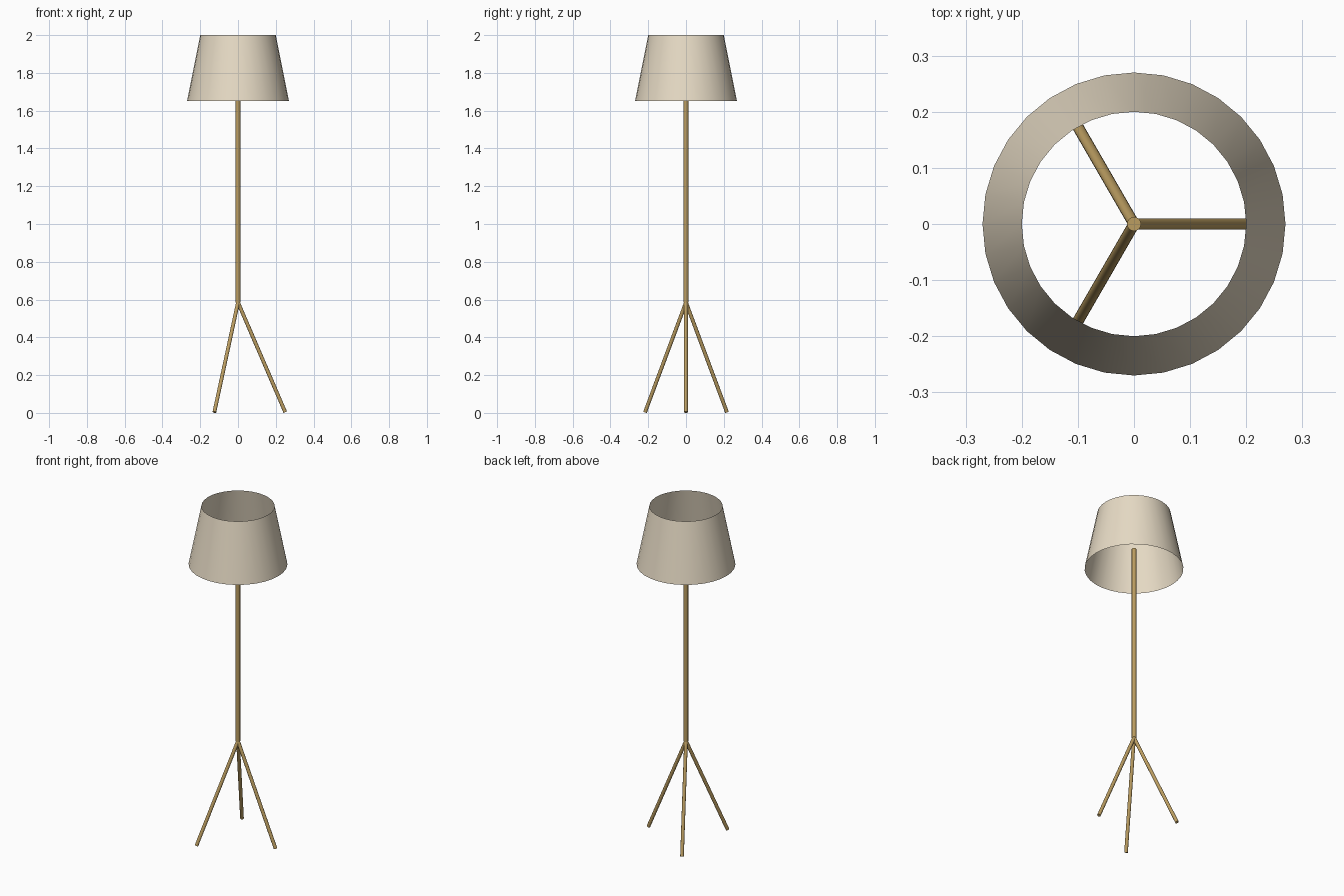
import bpy
from math import radians, cos, sin
from mathutils import Vector

if "Cube" in bpy.data.objects:
    bpy.data.objects.remove(bpy.data.objects["Cube"])


def material(name, color):
    mat = bpy.data.materials.new(name)
    mat.diffuse_color = color
    mat.use_nodes = True
    mat.node_tree.nodes["Principled BSDF"].inputs["Base Color"].default_value = mat.diffuse_color
    return mat


brass = material("brass", (0.50, 0.34, 0.12, 1))
fabric = material("fabric", (0.80, 0.71, 0.56, 1))


def finish(name, mat):
    obj = bpy.context.object
    obj.name = name
    obj.data.materials.append(mat)
    bpy.ops.object.shade_smooth_by_angle(angle=radians(40))
    return obj


def rod(name, start, end, radius, sides=16):
    start, end = Vector(start), Vector(end)
    axis = end - start
    bpy.ops.mesh.primitive_cylinder_add(
        vertices=sides, radius=radius, depth=axis.length,
        location=(start + end) / 2,
        rotation=axis.to_track_quat('Z', 'Y').to_euler())
    return finish(name, brass)


# Upright pole, ending inside the shade
rod("pole", (0, 0, 0.585), (0, 0, 1.775), 0.0125)

# Three splayed tripod legs
for i in range(3):
    a = radians(120 * i)
    rod(f"leg_{i + 1}", (0, 0, 0.585),
        (0.25 * cos(a), 0.25 * sin(a), 0.004), 0.01)

# Open tapered lampshade
bpy.ops.mesh.primitive_cone_add(
    vertices=32, radius1=0.27, radius2=0.20, depth=0.35,
    end_fill_type='NOTHING', location=(0, 0, 1.825))
finish("lampshade", fabric)
